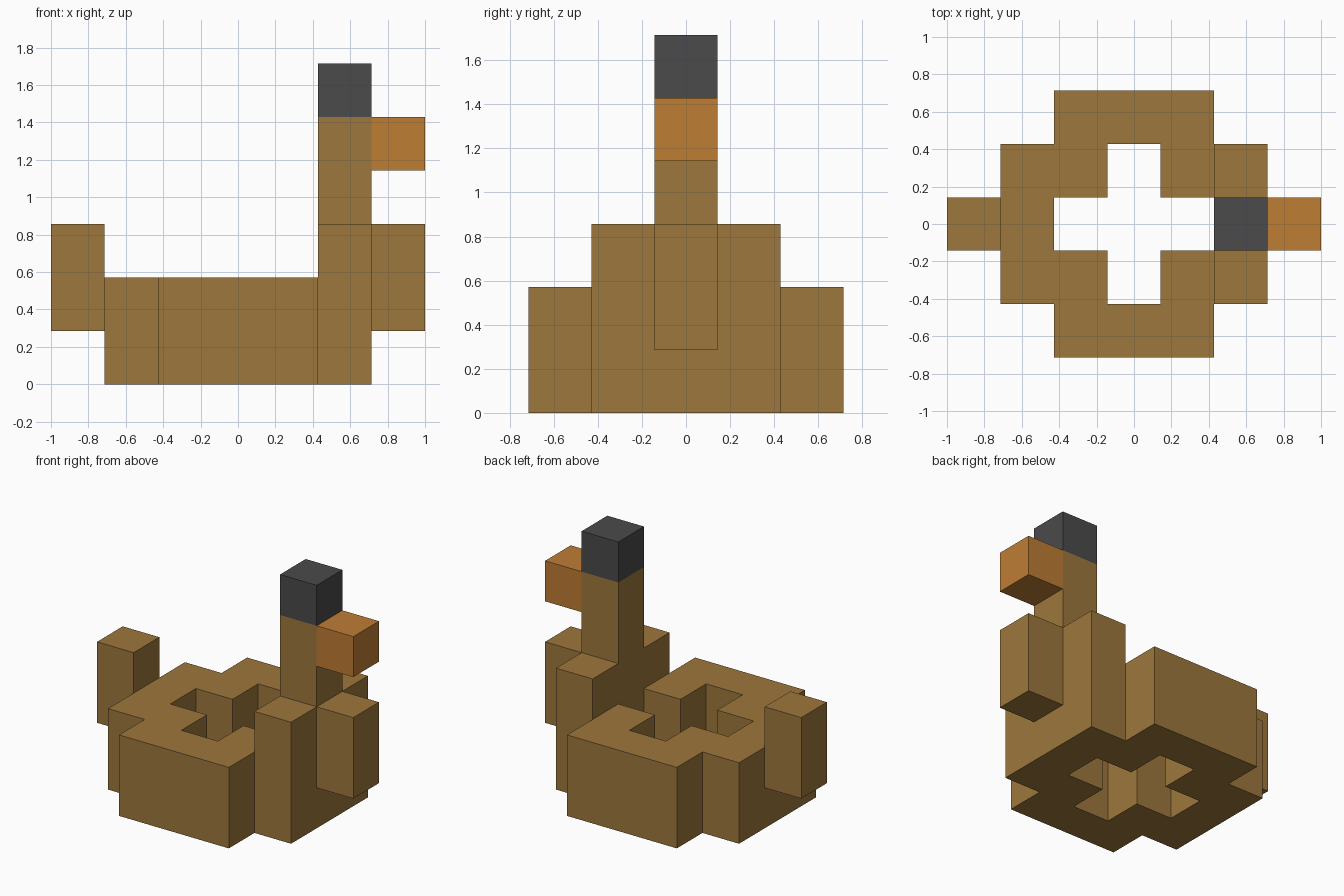
import bpy
import bmesh
from mathutils import Vector

cube = bpy.data.objects.get("Cube")
if cube:
    bpy.data.objects.remove(cube, do_unlink=True)

U = 2 / 7  # edge length of one block


def material(name, rgb):
    mat = bpy.data.materials.new(name)
    mat.use_nodes = True
    mat.diffuse_color = (*rgb, 1)
    mat.node_tree.nodes["Principled BSDF"].inputs["Base Color"].default_value = (*rgb, 1)
    return mat


brown = material("brown", (0.337, 0.184, 0.045))
orange = material("orange", (0.515, 0.205, 0.034))
charcoal = material("charcoal", (0.069, 0.069, 0.069))


def box(xs, ys, zs):
    """Block cells in inclusive (low, high) ranges."""
    return {(x, y, z) for x in range(xs[0], xs[1] + 1)
            for y in range(ys[0], ys[1] + 1) for z in range(zs[0], zs[1] + 1)}


# Body: stepped oval with a cross-shaped well right through it
oval = box((-1, 1), (-2, 2), (0, 1)) | box((-2, 2), (-1, 1), (0, 1))
well = box((-1, 1), (0, 0), (0, 1)) | box((0, 0), (-1, 1), (0, 1))

parts = {
    "body": (oval - well, brown),
    "raised_front_wall": (box((2, 2), (-1, 1), (2, 2)), brown),
    "chest": (box((3, 3), (0, 0), (1, 2)), brown),
    "tail": (box((-3, -3), (0, 0), (1, 2)), brown),
    "neck": (box((2, 2), (0, 0), (3, 4)), brown),
    "head": (box((2, 2), (0, 0), (5, 5)), charcoal),
    "beak": (box((3, 3), (0, 0), (4, 4)), orange),
}
filled = set().union(*(cells for cells, _ in parts.values()))


def build(name, cells, mat):
    """Make the outer skin of the cells, leaving out faces against other blocks."""
    bm = bmesh.new()
    for cell in sorted(cells):
        centre = Vector((cell[0], cell[1], cell[2] + 0.5))
        for axis in range(3):
            for sign in (-1, 1):
                n = Vector((0, 0, 0))
                n[axis] = sign
                if tuple(int(c + d) for c, d in zip(cell, n)) in filled:
                    continue
                a = Vector((0, 0, 0))
                a[(axis + 1) % 3] = 1
                b = n.cross(a)
                corners = [(-1, -1), (1, -1), (1, 1), (-1, 1)]
                bm.faces.new([bm.verts.new((centre + (n + a * i + b * j) / 2) * U)
                              for i, j in corners])
    bmesh.ops.remove_doubles(bm, verts=bm.verts, dist=0.001)
    mesh = bpy.data.meshes.new(name)
    bm.to_mesh(mesh)
    bm.free()
    mesh.materials.append(mat)
    obj = bpy.data.objects.new(name, mesh)
    bpy.context.collection.objects.link(obj)


for part_name, (part_cells, part_material) in parts.items():
    build(part_name, part_cells, part_material)
